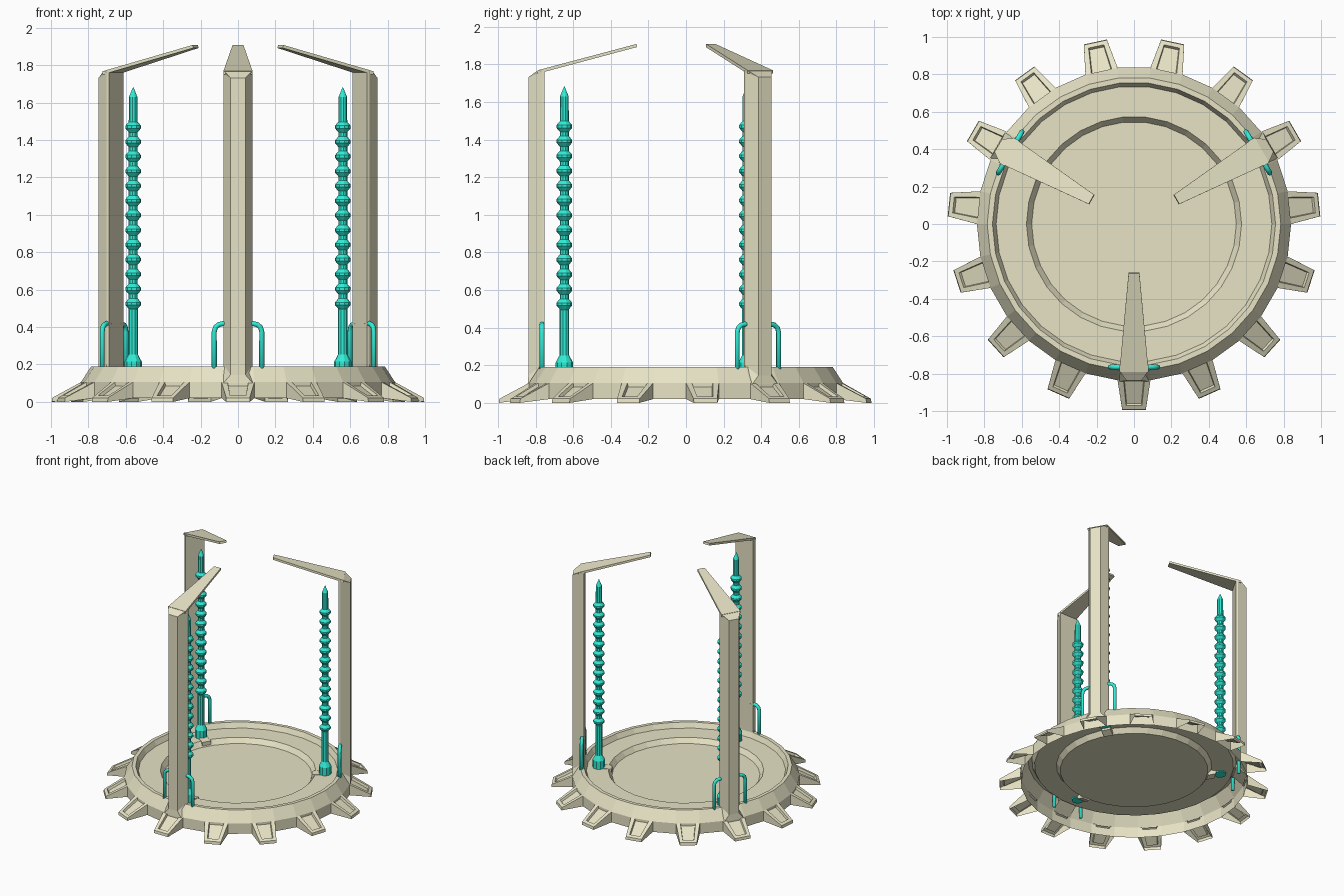
import bpy, bmesh
from math import sin, cos, pi, radians
from mathutils import Matrix, Vector

if "Cube" in bpy.data.objects:
    bpy.data.objects.remove(bpy.data.objects["Cube"])


def material(name, col):
    m = bpy.data.materials.new(name)
    m.diffuse_color = col
    m.use_nodes = True
    m.node_tree.nodes["Principled BSDF"].inputs["Base Color"].default_value = m.diffuse_color
    return m


SAND = material("sand", (0.80, 0.77, 0.56, 1))
TEAL = material("teal", (0.03, 0.85, 0.68, 1))


def finish(bm, name, mat, angle=0.0):
    """Turn a bmesh (t = x, radius = -y) into an object rotated about z."""
    bmesh.ops.recalc_face_normals(bm, faces=bm.faces)
    me = bpy.data.meshes.new(name)
    bm.to_mesh(me)
    bm.free()
    me.materials.append(mat)
    ob = bpy.data.objects.new(name, me)
    ob.rotation_euler.z = angle
    bpy.context.collection.objects.link(ob)
    return ob


def lathe(bm, profile, n, phase=0.0, center=(0, 0)):
    """Revolve (r, z) points; radius 0 becomes a pole."""
    rings = []
    for r, z in profile:
        k = 1 if r == 0 else n
        rings.append([bm.verts.new((center[0] + r * cos(phase + 2 * pi * i / n),
                                    center[1] + r * sin(phase + 2 * pi * i / n), z)) for i in range(k)])
    for a, b in zip(rings, rings[1:]):
        if len(a) == 1 or len(b) == 1:
            p, ring = (a[0], b) if len(a) == 1 else (b[0], a)
            for i in range(n):
                bm.faces.new((p, ring[i], ring[(i + 1) % n]))
        else:
            for i in range(n):
                j = (i + 1) % n
                bm.faces.new((a[i], a[j], b[j], b[i]))


def loft(bm, sections):
    """Bridge closed sections of (t, r, z) points and cap both ends."""
    rows = [[bm.verts.new((t, -r, z)) for t, r, z in s] for s in sections]
    n = len(rows[0])
    for a, b in zip(rows, rows[1:]):
        for i in range(n):
            j = (i + 1) % n
            bm.faces.new((a[i], a[j], b[j], b[i]))
    bm.faces.new(rows[0])
    bm.faces.new(rows[-1])


def box_section(w, r0, z0, r1, z1):
    return [(-w, r0, z0), (w, r0, z0), (w, r1, z1), (-w, r1, z1)]


# Open-bottomed stepped dish, 30 sides, corners on the tooth edges
bm = bmesh.new()
lathe(bm, [(0.84, 0.02), (0.84, 0.105), (0.785, 0.19), (0.757, 0.19), (0.737, 0.15),
           (0.575, 0.15), (0.547, 0.112)], 30, radians(-96))
bm.edges.ensure_lookup_table()
inner = [e for e in bm.edges if e.is_boundary and e.verts[0].co.z > 0.1]
bmesh.ops.edgeloop_fill(bm, edges=inner)
finish(bm, "base_dish", SAND)

# Fifteen hollow wedge teeth with a recessed panel on top
w0, w1, ri = 0.088, 0.063, 0.836
for k in range(15):
    bm = bmesh.new()
    V = lambda t, r, z: bm.verts.new((t, -r, z))
    a, b = V(-w0, ri, 0.105), V(w0, ri, 0.105)
    c, d = V(w1, 0.992, 0.022), V(-w1, 0.992, 0.022)
    e, f = V(-w0, ri, 0.02), V(w0, ri, 0.02)
    g, h = V(w1, 0.995, 0.0), V(-w1, 0.995, 0.0)
    top = bm.faces.new((d, c, b, a))
    for q in ((a, d, h, e), (b, f, g, c), (d, c, g, h)):
        bm.faces.new(q)
    bmesh.ops.recalc_face_normals(bm, faces=bm.faces)
    if top.normal.z < 0:
        bmesh.ops.reverse_faces(bm, faces=bm.faces)
    bmesh.ops.inset_region(bm, faces=[top], thickness=0.032)
    bmesh.ops.inset_region(bm, faces=[top], thickness=0.004, depth=-0.018)
    finish(bm, "tooth", SAND, k * 2 * pi / 15)


def post_section(wf, rf, zf, zb):
    return [(-wf, rf, zf), (-0.078, 0.768, zb), (-0.078, 0.752, zb),
            (0.078, 0.752, zb), (0.078, 0.768, zb), (wf, rf, zf)]


# Lathe profile of the ridged rod
rod = [(0, 0.14), (0.046, 0.14), (0.046, 0.215), (0.026, 0.252), (0.026, 0.495)]
for i in range(13):
    z = 0.525 + i * 0.0787
    rod += [(0.024, z - 0.028), (0.042, z - 0.007), (0.042, z + 0.007), (0.024, z + 0.028)]
rod += [(0.023, 1.63), (0, 1.685)]

for ang in (0, 2 * pi / 3, 4 * pi / 3):
    # Upright post with bevelled foot and shoulder
    bm = bmesh.new()
    loft(bm, [post_section(0.078, 0.842, 0.10, 0.165), post_section(0.04, 0.838, 0.145, 0.20),
              post_section(0.04, 0.838, 1.732, 1.757), post_section(0.077, 0.785, 1.769, 1.769)])
    finish(bm, "post", SAND, ang)

    # Tapered arm reaching toward the centre
    bm = bmesh.new()
    loft(bm, [box_section(0.078, 0.79, 1.750, 0.79, 1.768),
              box_section(0.029, 0.260, 1.892, 0.264, 1.908)])
    finish(bm, "arm", SAND, ang)

    # Ridged rod
    bm = bmesh.new()
    lathe(bm, rod, 10, pi / 10, (0, -0.647))
    finish(bm, "ridged_rod", TEAL, ang)

    # Small block on the well wall
    bm = bmesh.new()
    loft(bm, [box_section(0.035, 0.61, 0.125, 0.61, 0.158),
              box_section(0.035, 0.55, 0.105, 0.55, 0.150)])
    finish(bm, "well_block", SAND, ang)

    # Bent pipes on both sides of the post
    for s in (-1, 1):
        cu = bpy.data.curves.new("side_pipe", "CURVE")
        cu.dimensions = "3D"
        cu.bevel_depth = 0.0135
        cu.bevel_resolution = 2
        cu.use_fill_caps = True
        path = [(0.127, 0.09), (0.127, 0.375), (0.120, 0.399), (0.104, 0.413), (0.082, 0.418), (0.05, 0.418)]
        sp = cu.splines.new("POLY")
        sp.points.add(len(path) - 1)
        for p, (x, z) in zip(sp.points, path):
            p.co = (s * x, -0.765, z, 1)
        tmp = bpy.data.objects.new("side_pipe_curve", cu)
        bpy.context.collection.objects.link(tmp)
        bpy.context.view_layer.update()
        me = bpy.data.meshes.new_from_object(tmp.evaluated_get(bpy.context.evaluated_depsgraph_get()))
        bpy.data.objects.remove(tmp)
        bm = bmesh.new()
        bm.from_mesh(me)
        bmesh.ops.remove_doubles(bm, verts=bm.verts, dist=1e-5)
        finish(bm, "side_pipe", TEAL, ang)
